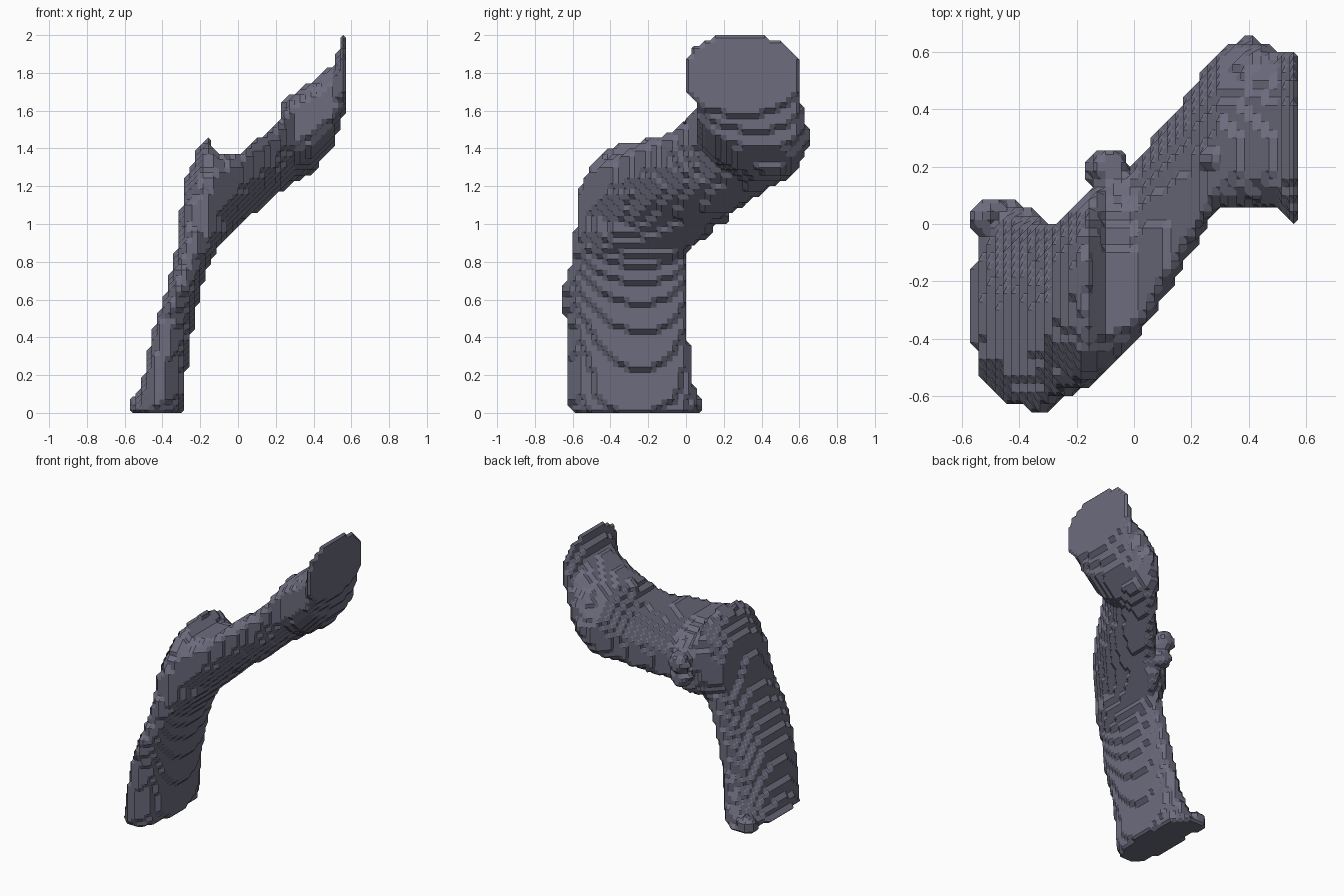
import bpy, bmesh
from itertools import product

STEP = 2 / 70  # size of one sampling cell
FULLNESS = 2.4  # 2 is a plain ellipse, more is boxier

old = bpy.data.objects.get("Cube")
if old:
    bpy.data.objects.remove(old)

# Lower trunk, level slices: z, x low, x high, y low, y high, slant
TRUNK = [
    (0.00, -0.57, -0.30, -0.61, 0.08, 0.0),
    (0.10, -0.53, -0.28, -0.63, 0.05, 0.1),
    (0.25, -0.49, -0.27, -0.63, 0.02, 0.2),
    (0.45, -0.45, -0.24, -0.64, 0.01, 0.25),
    (0.65, -0.38, -0.20, -0.65, 0.01, 0.25),
    (0.80, -0.34, -0.15, -0.61, 0.01, 0.2),
    (0.95, -0.31, -0.06, -0.59, 0.02, 0.2),
    (1.10, -0.30, -0.05, -0.57, 0.03, 0.2),
]
# Upper arm, upright slices: x, y low, y high, z low, z high, slant
ARM = [
    (-0.29, -0.50, -0.02, 0.85, 1.22, 0.1),
    (-0.20, -0.58, 0.07, 0.72, 1.42, 0.1),
    (-0.15, -0.56, 0.11, 0.80, 1.45, 0.1),
    (-0.11, -0.53, 0.16, 0.86, 1.38, -0.15),
    (0.00, -0.42, 0.22, 1.00, 1.37, -0.35),
    (0.10, -0.27, 0.34, 1.07, 1.45, -0.35),
    (0.20, -0.10, 0.47, 1.15, 1.52, -0.3),
    (0.26, 0.01, 0.56, 1.20, 1.64, -0.3),
    (0.30, 0.05, 0.61, 1.22, 1.69, -0.3),
    (0.40, 0.05, 0.65, 1.28, 1.76, -0.25),
    (0.50, 0.05, 0.61, 1.40, 1.84, -0.2),
    (0.53, 0.03, 0.61, 1.50, 1.92, -0.1),
    (0.54, -0.01, 0.61, 1.56, 2.00, 0.0),
    (0.58, -0.02, 0.61, 1.61, 2.00, 0.0),
]
# Small knobs: centre and radius
KNOBS = [
    ((-0.09, 0.20, 1.17), 0.07),
    ((-0.09, 0.17, 1.06), 0.07),
    ((0.28, 0.22, 1.63), 0.05),
    ((-0.50, 0.02, 0.03), 0.075),
]


def section(table, t):
    """Slice at t, blended from its neighbours."""
    for a, b in zip(table, table[1:]):
        if a[0] <= t <= b[0]:
            f = (t - a[0]) / (b[0] - a[0])
            return [p + (q - p) * f for p, q in zip(a[1:], b[1:])]
    return None


def in_slice(sec, p, q):
    """Slanted, slightly boxy ellipse within the slice's bounds."""
    if sec is None:
        return False
    p0, p1, q0, q1, slant = sec
    u = (2 * p - p0 - p1) / (p1 - p0)
    v = (2 * q - q0 - q1) / (q1 - q0)
    w = (v - slant * u) / (1 - slant * slant) ** 0.5
    return abs(v) <= 1 and abs(u) ** FULLNESS + abs(w) ** FULLNESS <= 1


def in_knob(point):
    return any(sum((a - b) ** 2 for a, b in zip(point, c)) < r * r for c, r in KNOBS)


# Sample the solid on the grid
trunk_at = {k: section(TRUNK, (k + 0.5) * STEP) for k in range(70)}
solid = set()
for i in range(-20, 20):
    x = (i + 0.5) * STEP
    arm = section(ARM, x)
    for j, k in product(range(-24, 24), range(70)):
        y, z = (j + 0.5) * STEP, (k + 0.5) * STEP
        if in_slice(trunk_at[k], x, y) or in_slice(arm, y, z) or in_knob((x, y, z)):
            solid.add((i, j, k))

# Each face of a cell as a ring of four corners
RING = [(0, 0), (1, 0), (1, 1), (0, 1)]
FACES = []
for axis, side in product(range(3), (0, 1)):
    ring = []
    for u, v in (RING if side else RING[::-1]):
        corner = [0, 0, 0]
        corner[axis], corner[(axis + 1) % 3], corner[(axis + 2) % 3] = side, u, v
        ring.append(tuple(corner))
    FACES.append(ring)


def cell_loops(cell):
    """Closed loops of edge midpoints that part solid corners from empty ones."""
    follow = {}
    for face in FACES:
        ring = [tuple(a + b for a, b in zip(cell, c)) for c in face]
        filled = [c in solid for c in ring]
        for n in range(4):
            if filled[n] and not filled[(n + 1) % 4]:
                m = n
                while filled[m - 1]:
                    m -= 1
                leave = tuple(a + b for a, b in zip(ring[n], ring[(n + 1) % 4]))
                enter = tuple(a + b for a, b in zip(ring[m], ring[m - 1]))
                follow[leave] = enter
    while follow:
        start, here = follow.popitem()
        loop = [start]
        while here != start:
            loop.append(here)
            here = follow.pop(here)
        yield loop


# Stepped, chamfered skin around the solid cells
cells = {tuple(a - b for a, b in zip(s, d)) for s in solid for d in product((0, 1), repeat=3)}
bm = bmesh.new()
verts = {}
for cell in sorted(cells):
    for loop in cell_loops(cell):
        for key in loop:
            if key not in verts:
                verts[key] = bm.verts.new([(c + 1) * STEP / 2 for c in key])
        bm.faces.new([verts[key] for key in loop])
bmesh.ops.recalc_face_normals(bm, faces=bm.faces)

mesh = bpy.data.meshes.new("bent_tube")
bm.to_mesh(mesh)
bm.free()

# Slate material
slate = bpy.data.materials.new("slate_grey")
slate.use_nodes = True
colour = (0.15, 0.15, 0.21, 1)
slate.diffuse_color = colour
slate.node_tree.nodes["Principled BSDF"].inputs["Base Color"].default_value = colour
mesh.materials.append(slate)

tube = bpy.data.objects.new("bent_tube", mesh)
bpy.context.scene.collection.objects.link(tube)
